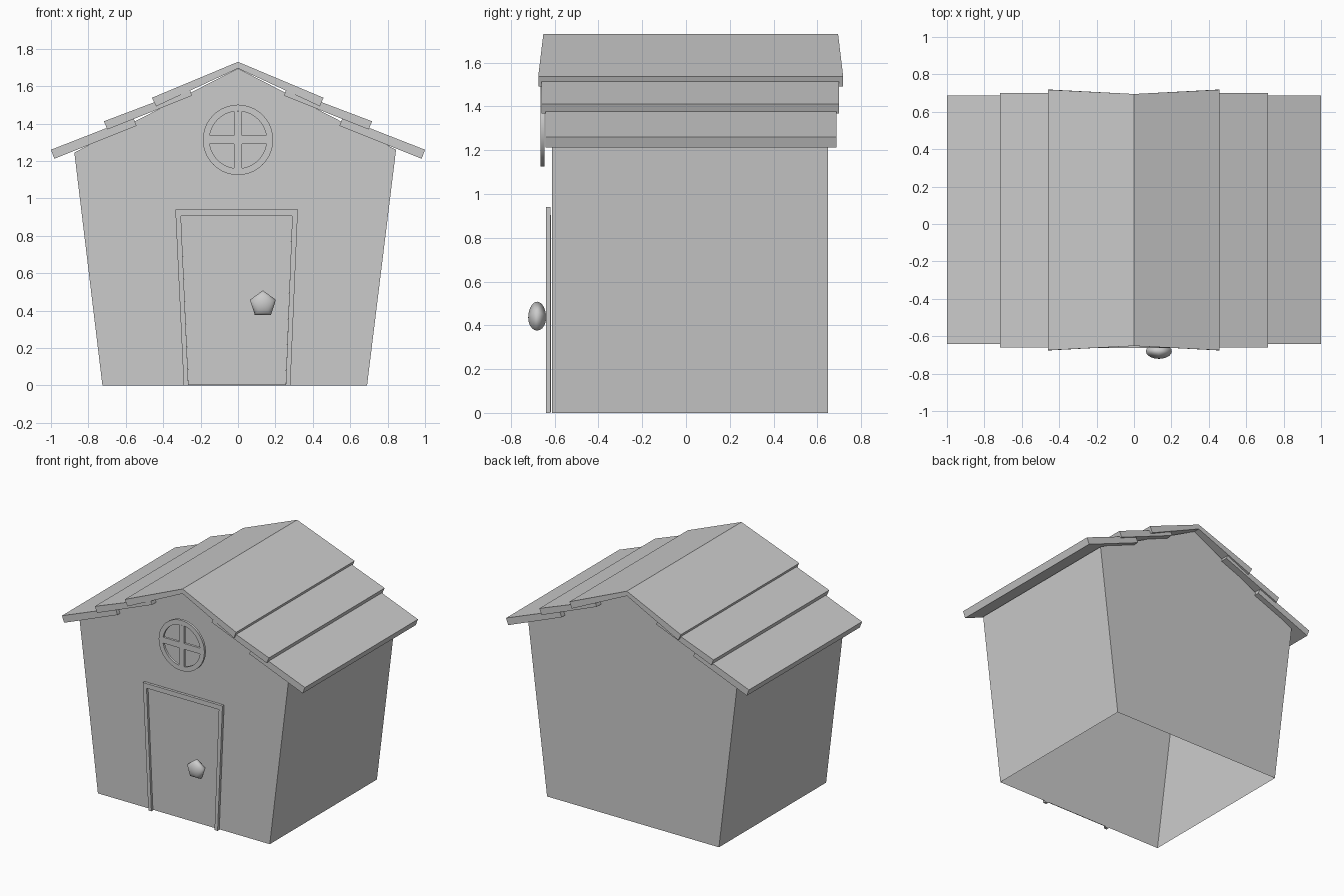
import bpy, bmesh, math
from mathutils import Matrix

if "Cube" in bpy.data.objects:
    bpy.data.objects.remove(bpy.data.objects["Cube"])


def finish(name, bm):
    bmesh.ops.recalc_face_normals(bm, faces=bm.faces)
    me = bpy.data.meshes.new(name)
    bm.to_mesh(me)
    bm.free()
    ob = bpy.data.objects.new(name, me)
    bpy.context.collection.objects.link(ob)
    return ob


def prism(name, outline, fronts, backs):
    """Extrude an (x, z) outline along y; front/back y may vary per point."""
    n = len(outline)
    if not isinstance(fronts, (list, tuple)):
        fronts, backs = [fronts] * n, [backs] * n
    bm = bmesh.new()
    f = [bm.verts.new((x, y, z)) for (x, z), y in zip(outline, fronts)]
    b = [bm.verts.new((x, y, z)) for (x, z), y in zip(outline, backs)]
    bm.faces.new(f)
    bm.faces.new(b[::-1])
    for i in range(n):
        j = (i + 1) % n
        bm.faces.new((f[i], b[i], b[j], f[j]))
    return finish(name, bm)


def mirror_x(ob):
    ob.modifiers.new("mirror", "MIRROR").use_axis[0] = True


# House shell, flaring upwards and open underneath
body = prism("house_walls", [(-.725, 0), (.69, 0), (.845, 1.26), (0, 1.695), (-.875, 1.245)], -.612, .648)
bm = bmesh.new()
bm.from_mesh(body.data)
floor = [f for f in bm.faces if all(v.co.z < .001 for v in f.verts)]
bmesh.ops.delete(bm, geom=floor, context='FACES_ONLY')
bm.to_mesh(body.data)
bm.free()

# Folded ridge cap, wider at its eaves
prism("roof_ridge",
      [(-.46, 1.538), (-.438, 1.492), (0, 1.695), (.438, 1.492), (.457, 1.538), (0, 1.73)],
      [-.675, -.675, -.652, -.675, -.675, -.652],
      [.718, .718, .695, .718, .718, .695])

# Overlapping roof boards on both slopes
mirror_x(prism("roof_middle_board",
               [(.26, 1.585), (.245, 1.55), (.698, 1.368), (.717, 1.412)], -.66, .70))
mirror_x(prism("roof_lower_board",
               [(.56, 1.432), (.542, 1.388), (.982, 1.212), (1.0, 1.26)], -.642,  .688))

# Door frame and door leaf
prism("door_frame",
      [(-.29, 0), (-.335, .94), (.32, .94), (.28, 0), (.255, 0), (.29, .905), (-.305, .905), (-.265, 0)],
      -.64, -.62)
prism("door_leaf", [(-.265, .005), (-.305, .905), (.29, .905), (.255, .005)], -.622, -.616)

# Five-sided, flattened door knob
bm = bmesh.new()
bmesh.ops.create_uvsphere(bm, u_segments=5, v_segments=10, radius=1)
bmesh.ops.transform(bm, verts=bm.verts, matrix=Matrix.Translation((.133, -.68, .435))
                    @ Matrix.Diagonal((.073, .041, .073, 1)) @ Matrix.Rotation(math.pi / 2, 4, 'X'))
for f in bm.faces:
    f.smooth = True
finish("door_knob", bm)

# Round window ring
CZ, Y0, Y1, N = 1.313, -.664, -.646, 40
bm = bmesh.new()
rings = []
for i in range(N):
    a = 2 * math.pi * i / N
    rings.append([bm.verts.new((r * math.cos(a), y, CZ + r * math.sin(a)))
                  for r, y in ((.188, Y0), (.188, Y1), (.153, Y1), (.153, Y0))])
for i in range(N):
    p, q = rings[i], rings[(i + 1) % N]
    for k in range(4):
        bm.faces.new((p[k], p[(k + 1) % 4], q[(k + 1) % 4], q[k]))
ring = finish("window_ring", bm)
bpy.context.view_layer.objects.active = ring
ring.select_set(True)
bpy.ops.object.shade_smooth_by_angle()

# Window cross bars
W, L = .022, .152
prism("window_bars",
      [(-W, CZ - L), (W, CZ - L), (W, CZ - W), (L, CZ - W), (L, CZ + W), (W, CZ + W),
       (W, CZ + L), (-W, CZ + L), (-W, CZ + W), (-L, CZ + W), (-L, CZ - W), (-W, CZ - W)],
      Y0, Y1)
